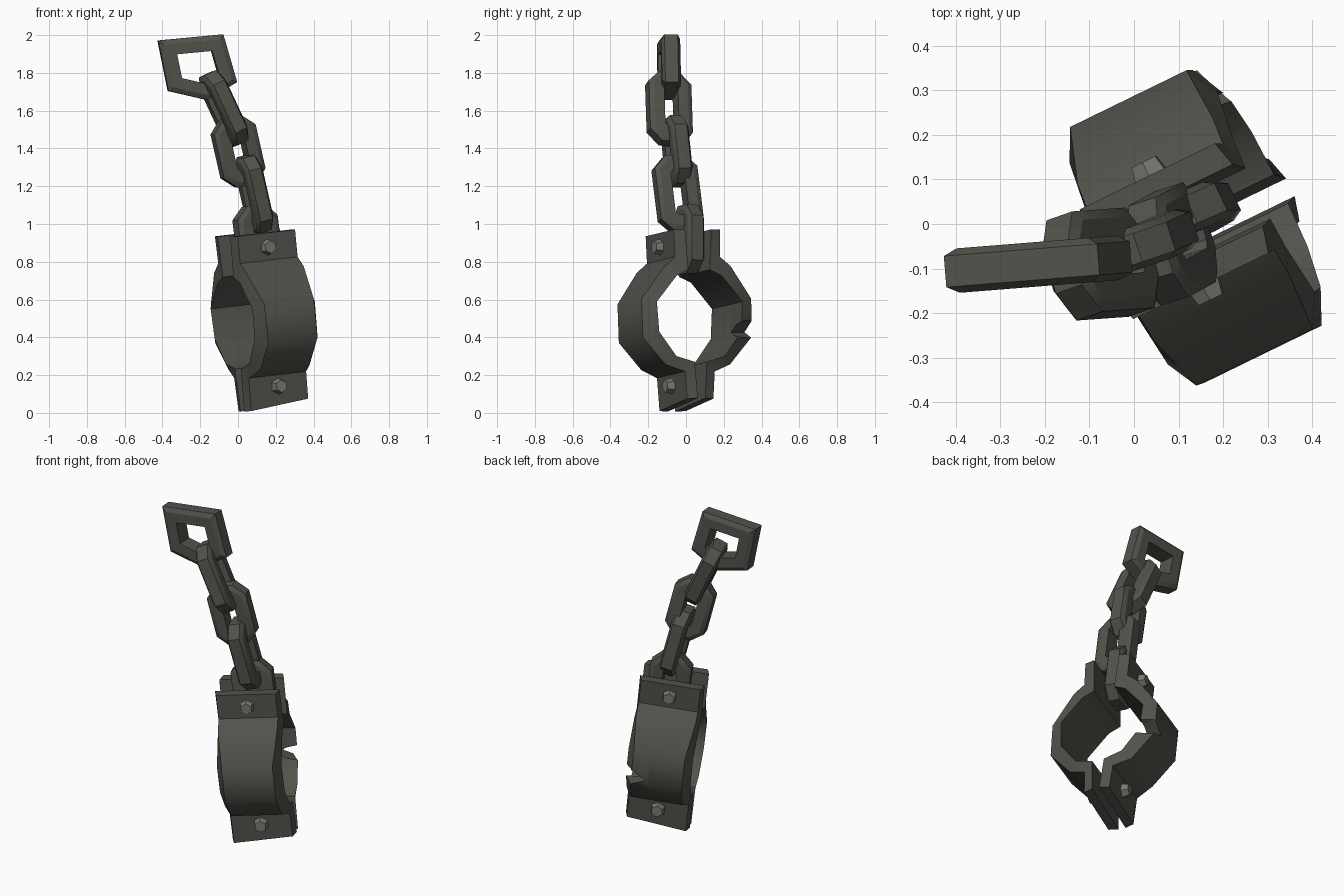
import bpy, bmesh, math
from mathutils import Matrix, Vector

if "Cube" in bpy.data.objects:
    bpy.data.objects.remove(bpy.data.objects["Cube"], do_unlink=True)


def make_material(name, color):
    mat = bpy.data.materials.new(name)
    mat.use_nodes = True
    mat.diffuse_color = color
    mat.node_tree.nodes["Principled BSDF"].inputs["Base Color"].default_value = color
    return mat


iron = make_material("dark iron", (0.085, 0.085, 0.073, 1))
steel = make_material("bolt steel", (0.19, 0.19, 0.175, 1))


def shade(obj, angle):
    bpy.ops.object.select_all(action='DESELECT')
    obj.select_set(True)
    bpy.context.view_layer.objects.active = obj
    bpy.ops.object.shade_smooth_by_angle(angle=math.radians(angle))


def finish(name, bm, mat, matrix=Matrix(), angle=50):
    bmesh.ops.recalc_face_normals(bm, faces=bm.faces)
    mesh = bpy.data.meshes.new(name)
    bm.to_mesh(mesh)
    bm.free()
    mesh.transform(matrix)
    mesh.materials.append(mat)
    obj = bpy.data.objects.new(name, mesh)
    bpy.context.collection.objects.link(obj)
    shade(obj, angle)
    return obj


# Cuff frame: local x runs along the band, local y across the split
cuff = (Matrix.Translation((0.135, 0, 0.5))
        @ Matrix.Rotation(math.radians(26), 4, 'Z')
        @ Matrix.Rotation(math.radians(-6), 4, 'Y'))
STATIONS = (-1, 0.3, 1)
OUTER = [(0.07, 0.04), (0.07, 0.2), (0.17, 0.24), (0.29, 0.385),
         (0.28, 0.59), (0.14, 0.76), (0.075, 0.81), (0.07, 0.955)]
INNER = [(0.01, 0.955), (0.01, 0.74), (0.08, 0.71), (0.21, 0.57),
         (0.21, 0.41), (0.12, 0.28), (0.015, 0.25), (0.015, 0.04)]


def spread(z, gap, lean):
    return gap + lean * (z - 0.1) / 0.8


def band_point(p, z, station, inner, side, gap, lean):
    # The rim is chamfered: widest on the inside, narrowest on the outer belly
    x = station * (0.185 if inner else 0.17 if p < 0.15 else 0.146)
    y = side * (p + spread(z, gap, lean))
    slant = 0.09 * x if z < 0.1 else 0
    return (x, y, z - 0.5 + slant)


def half_band(name, side, gap, lean):
    bm = bmesh.new()
    rings = []
    for s in STATIONS:
        ring = [bm.verts.new(band_point(p, z, s, False, side, gap, lean)) for p, z in OUTER]
        ring += [bm.verts.new(band_point(p, z, s, True, side, gap, lean)) for p, z in INNER]
        rings.append(ring)
    n = len(rings[0])
    for a, b in zip(rings, rings[1:]):
        for i in range(n):
            j = (i + 1) % n
            bm.faces.new((a[i], a[j], b[j], b[i]))
    # End faces as strips between outer and inner outlines
    for ring in (rings[0], rings[-1]):
        for i in range(len(OUTER) - 1):
            bm.faces.new((ring[i], ring[i + 1], ring[n - 2 - i], ring[n - 1 - i]))
    return finish(name, bm, iron, cuff)


def bolt(name, side, gap, lean, z):
    bm = bmesh.new()
    bmesh.ops.create_cone(bm, cap_ends=True, segments=6, radius1=0.046,
                          radius2=0.034, depth=0.05)
    y = side * (0.085 + spread(z, gap, lean))
    place = (cuff @ Matrix.Translation((0, y, z - 0.5))
             @ Matrix.Rotation(-side * math.pi / 2, 4, 'X'))
    finish(name, bm, steel, place, 20)


halves = {}
for label, side, gap, lean in (("front", -1, 0.03, 0.03), ("back", 1, -0.008, 0.075)):
    halves[label] = half_band(label + "_half_band", side, gap, lean)
    bolt(label + "_upper_bolt", side, gap, lean, 0.88)
    bolt(label + "_lower_bolt", side, gap, lean, 0.14)

# Broken notch in the rim of the back half
bm = bmesh.new()
for co in ((0.06, 0.12, -0.08), (0.06, 0.42, -0.08), (0.22, 0.42, -0.15),
           (0.22, 0.42, 0.01), (0.22, 0.12, -0.11), (0.22, 0.12, -0.05)):
    bm.verts.new(co)
bmesh.ops.convex_hull(bm, input=bm.verts)
cutter = finish("notch_cutter", bm, iron, cuff)
cutter.hide_render = True
band = halves["back"]
bpy.context.view_layer.objects.active = band
mod = band.modifiers.new("notch", 'BOOLEAN')
mod.operation = 'DIFFERENCE'
mod.object = cutter
bpy.ops.object.modifier_move_to_index(modifier="notch", index=0)
bpy.ops.object.modifier_apply(modifier="notch")
bpy.data.objects.remove(cutter, do_unlink=True)
shade(band, 42)


def link(name, path, center, u, v, w=0.04, d=0.048):
    """Sweep a bar with bevelled outer edges round a closed path in the u, v plane."""
    normal = u.cross(v).normalized()
    section = [(w, -0.7 * d), (w, 0.7 * d), (0.4 * w, d),
               (-w, d), (-w, -d), (0.4 * w, -d)]
    bm = bmesh.new()
    rings = []
    n = len(path)
    for i in range(n):
        p = Vector(path[i])
        t0 = (p - Vector(path[i - 1])).normalized()
        t1 = (Vector(path[(i + 1) % n]) - p).normalized()
        n0, n1 = Vector((t0.y, -t0.x)), Vector((t1.y, -t1.x))
        miter = (n0 + n1) / (1 + n0.dot(n1))
        ring = []
        for off, depth in section:
            q = p + miter * off
            ring.append(bm.verts.new(center + u * q.x + v * q.y + normal * depth))
        rings.append(ring)
    for i in range(n):
        a, b = rings[i], rings[(i + 1) % n]
        for k in range(len(section)):
            m = (k + 1) % len(section)
            bm.faces.new((a[k], a[m], b[m], b[k]))
    finish(name, bm, iron, angle=30)


# Skewed top link, drawn counter-clockwise
link("top_link",
     [(-0.375, 1.935), (-0.335, 1.738), (-0.17, 1.70), (-0.055, 1.77), (-0.11, 1.96)],
     Vector((0, -0.073, 0)), Vector((1, 0.08, 0)), Vector((0, 0, 1)), 0.041, 0.05)

# Chain links: centre, long direction, width direction, half length
CHAIN = [
    ((-0.075, -0.09, 1.61), (-0.42, -0.03, 0.9), (-0.33, 0.94, 0), 0.165),
    ((0.0, -0.05, 1.385), (-0.22, -0.1, 0.97), (0.93, 0.3, 0), 0.145),
    ((0.085, -0.045, 1.16), (-0.22, -0.12, 0.97), (-0.3, 0.95, 0), 0.165),
    ((0.105, 0.01, 0.915), (-0.13, 0.0, 1), (0.9, 0.43, 0), 0.145),
]
for index, (center, along, across, half) in enumerate(CHAIN):
    v = Vector(along).normalized()
    u = Vector(across)
    u = (u - v * u.dot(v)).normalized()
    wide, cut = 0.078, 0.042
    corners = [(wide - cut, -half), (wide, cut - half),
               (wide, half - cut), (wide - cut, half)]
    path = corners + [(-x, -y) for x, y in corners]
    link("chain_link_%d" % (index + 1), path, Vector(center), u, v)
